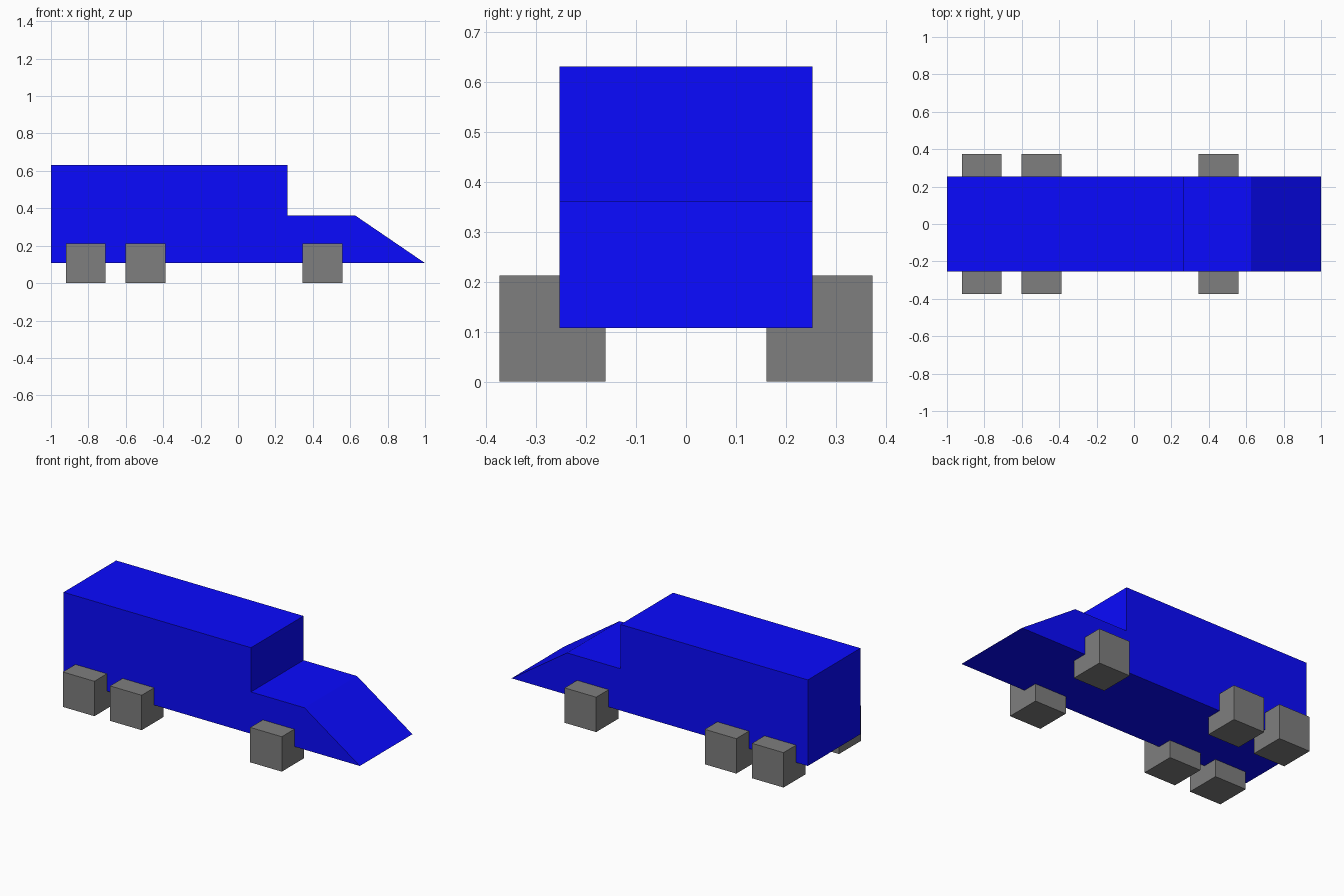
import bpy
import bmesh

if "Cube" in bpy.data.objects:
    bpy.data.objects.remove(bpy.data.objects["Cube"])


def make_material(name, color):
    mat = bpy.data.materials.new(name)
    mat.diffuse_color = color
    mat.use_nodes = True
    mat.node_tree.nodes["Principled BSDF"].inputs["Base Color"].default_value = mat.diffuse_color
    return mat


def add_object(name, bm, mat):
    bmesh.ops.recalc_face_normals(bm, faces=bm.faces)
    mesh = bpy.data.meshes.new(name)
    bm.to_mesh(mesh)
    bm.free()
    mesh.materials.append(mat)
    obj = bpy.data.objects.new(name, mesh)
    bpy.context.collection.objects.link(obj)
    return obj


blue = make_material("blue_paint", (0.003, 0.003, 1, 1))
dark_grey = make_material("dark_grey_rubber", (0.21, 0.21, 0.21, 1))

# Truck body: side profile (x, z) extruded across the width
HALF_WIDTH = 0.2535
PROFILE = [(-1, 0.107), (1, 0.107), (0.626, 0.362),
           (0.265, 0.362), (0.265, 0.632), (-1, 0.632)]
bm = bmesh.new()
side = bm.faces.new([bm.verts.new((x, -HALF_WIDTH, z)) for x, z in PROFILE])
swept = bmesh.ops.extrude_face_region(bm, geom=[side], use_keep_orig=True)
bmesh.ops.translate(bm, vec=(0, 2 * HALF_WIDTH, 0),
                    verts=[v for v in swept["geom"] if isinstance(v, bmesh.types.BMVert)])
add_object("truck_body", bm, blue)

# Blocky wheels: two rear axles and one front axle, left and right
WHEEL = 0.213
AXLES = {"rear": -0.814, "middle": -0.495, "front": 0.451}
for axle, x in AXLES.items():
    for label, sign in (("right", -1), ("left", 1)):
        bm = bmesh.new()
        bmesh.ops.create_cube(bm, size=WHEEL)
        wheel = add_object(f"{axle}_{label}_wheel", bm, dark_grey)
        wheel.location = (x, sign * 0.2675, WHEEL / 2)
